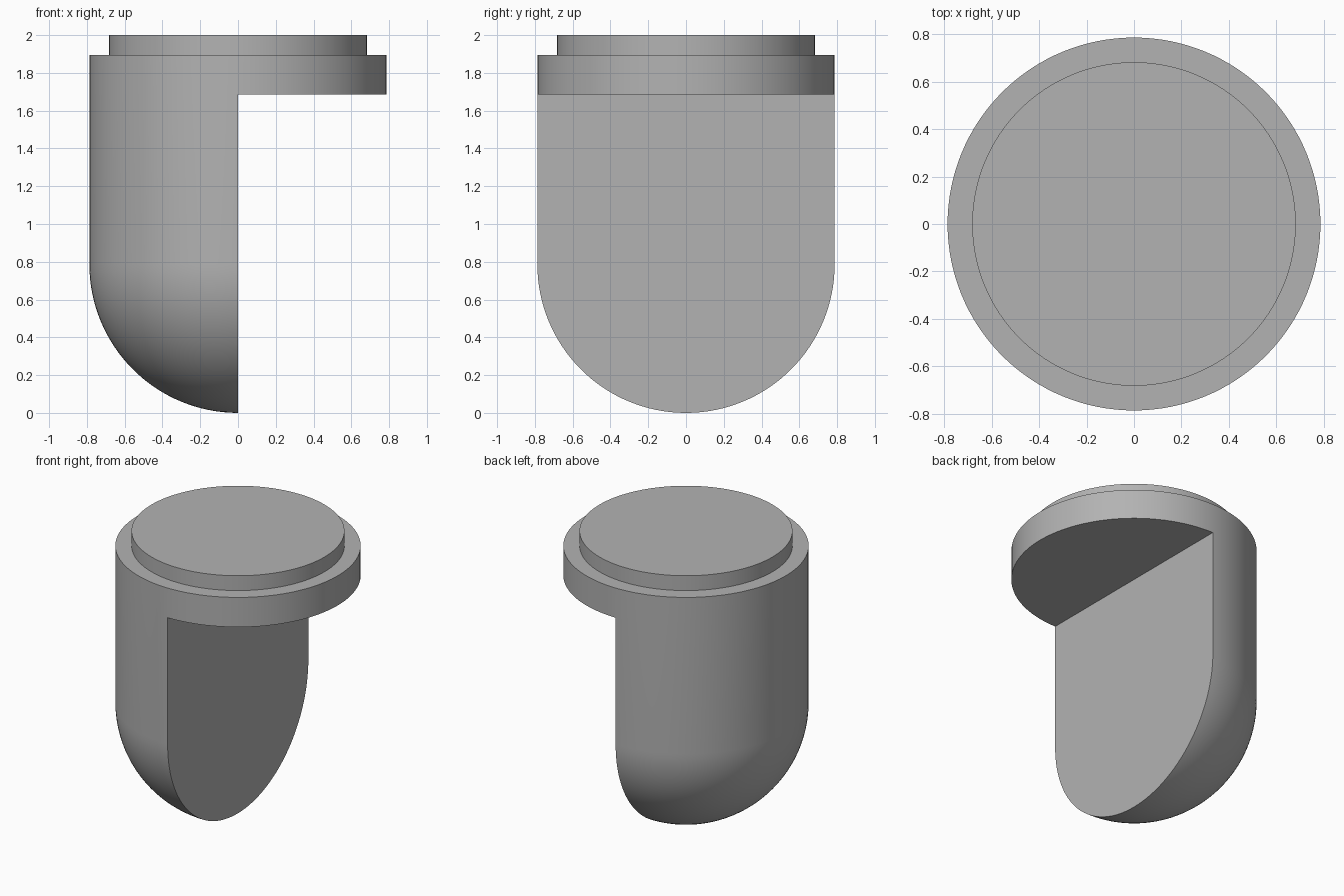
import bpy, bmesh, math
from mathutils import Vector

cube = bpy.data.objects.get("Cube")
if cube:
    bpy.data.objects.remove(cube, do_unlink=True)

RADIUS = 0.787       # body and rim
CAP_RADIUS = 0.683   # raised disc on top
RIM_BOTTOM, RIM_TOP, HEIGHT = 1.685, 1.895, 2.0
SEGMENTS, ARC_STEPS = 128, 32

grey = bpy.data.materials.new("plain grey")
grey.use_nodes = True
grey.diffuse_color = (0.45, 0.45, 0.45, 1)
grey.node_tree.nodes["Principled BSDF"].inputs["Base Color"].default_value = grey.diffuse_color


def add_object(name, bm):
    mesh = bpy.data.meshes.new(name)
    bm.to_mesh(mesh)
    bm.free()
    obj = bpy.data.objects.new(name, mesh)
    mesh.materials.append(grey)
    bpy.context.collection.objects.link(obj)
    return obj


# Round-bottomed plug with a stepped cap, turned around the z axis
profile = []
for i in range(ARC_STEPS + 1):
    a = math.pi / 2 * i / ARC_STEPS
    profile.append((RADIUS * math.sin(a), RADIUS * (1 - math.cos(a))))
profile += [(RADIUS, RIM_TOP), (CAP_RADIUS, RIM_TOP), (CAP_RADIUS, HEIGHT), (0, HEIGHT)]

bm = bmesh.new()
verts = [bm.verts.new((0, -r, z)) for r, z in profile]
edges = [bm.edges.new(pair) for pair in zip(verts, verts[1:])]
bmesh.ops.spin(bm, geom=verts + edges, cent=(0, 0, 0), axis=(0, 0, 1),
               angle=math.tau, steps=SEGMENTS)
bmesh.ops.remove_doubles(bm, verts=bm.verts, dist=0.0001)
bmesh.ops.recalc_face_normals(bm, faces=bm.faces)
plug = add_object("half_plug", bm)

# Block that removes the left half below the rim
bm = bmesh.new()
bmesh.ops.create_cube(bm, size=2)
bmesh.ops.translate(bm, verts=bm.verts, vec=Vector((1, 0, RIM_BOTTOM - 1)))
for v in bm.verts:
    if v.co.z < 0:
        v.co.z = -1
cutter = add_object("half_cutter", bm)
cutter.hide_render = True

cut = plug.modifiers.new("half cut", "BOOLEAN")
cut.operation = "DIFFERENCE"
cut.solver = "EXACT"
cut.object = cutter

bpy.ops.object.select_all(action="DESELECT")
plug.select_set(True)
bpy.context.view_layer.objects.active = plug
bpy.ops.object.modifier_apply(modifier=cut.name)
bpy.data.objects.remove(cutter, do_unlink=True)
bpy.ops.object.shade_smooth_by_angle(angle=math.radians(30))
